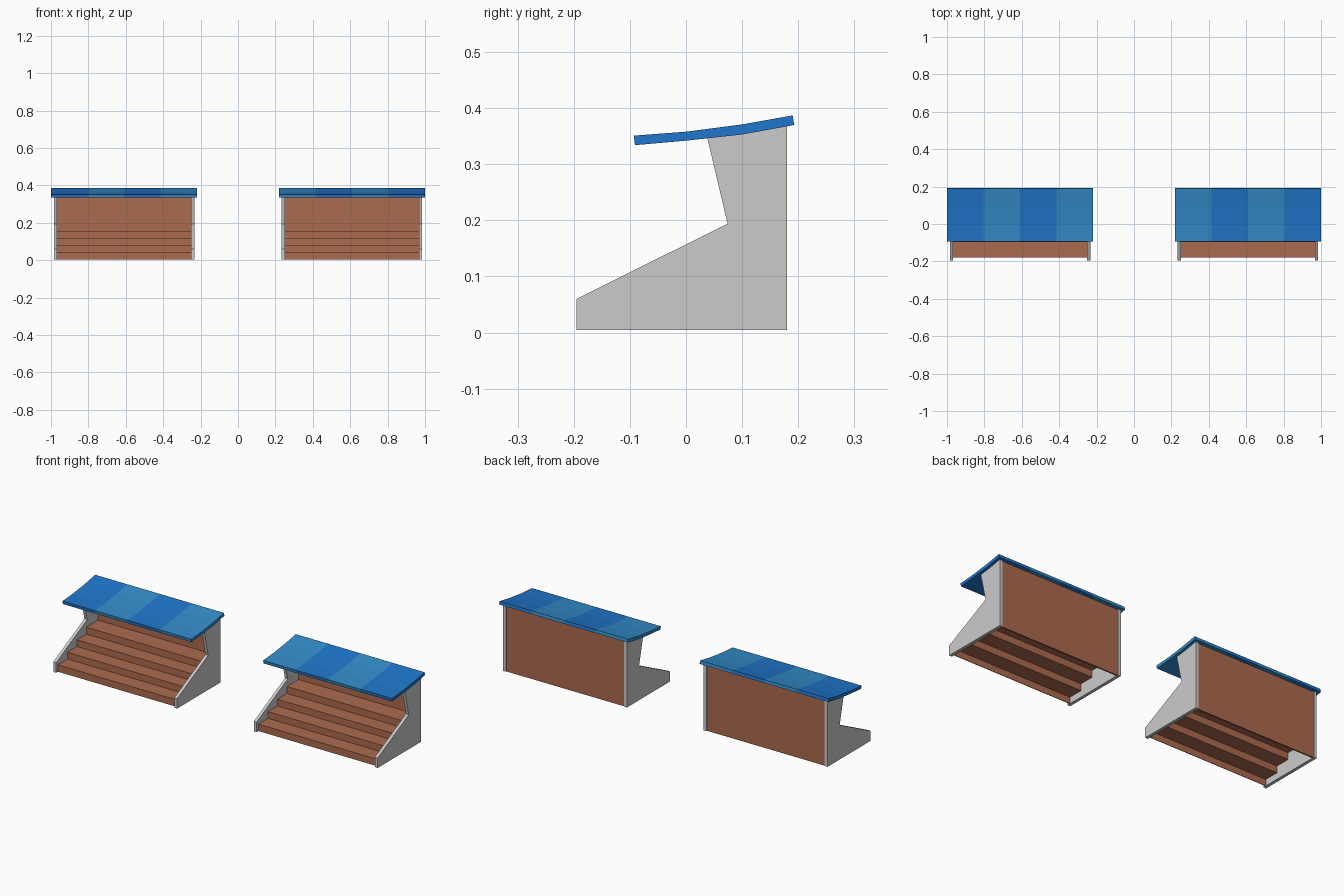
import bpy

if "Cube" in bpy.data.objects:
    bpy.data.objects.remove(bpy.data.objects["Cube"])


def material(name, rgb):
    m = bpy.data.materials.new(name)
    m.diffuse_color = (*rgb, 1)
    m.use_nodes = True
    m.node_tree.nodes["Principled BSDF"].inputs["Base Color"].default_value = m.diffuse_color
    return m


GREY = material("light grey", (0.60, 0.60, 0.60))
BROWN = material("terracotta brown", (0.41, 0.145, 0.078))
DARK = material("deep blue", (0.014, 0.18, 0.59))
LIGHT = material("light blue", (0.033, 0.26, 0.58))


def extrude_x(name, profile, xs, mats):
    """Extrude a closed (y, z) profile through the x stations, one material per span in turn."""
    n = len(profile)
    verts = [(x, y, z) for x in xs for y, z in profile]
    faces, idx = [], []
    for s in range(len(xs) - 1):
        for i in range(n):
            j = (i + 1) % n
            a, b = s * n, (s + 1) * n
            faces.append((a + i, a + j, b + j, b + i))
            idx.append(s % len(mats))
    faces.append(tuple(reversed(range(n))))
    idx.append(0)
    last = (len(xs) - 1) * n
    faces.append(tuple(range(last, last + n)))
    idx.append((len(xs) - 2) % len(mats))
    me = bpy.data.meshes.new(name)
    me.from_pydata(verts, [], faces)
    for m in mats:
        me.materials.append(m)
    for p, k in zip(me.polygons, idx):
        p.material_index = k
    ob = bpy.data.objects.new(name, me)
    bpy.context.collection.objects.link(ob)
    return ob


BASE = 0.005
wall = [(-0.195, BASE), (0.18, BASE), (0.18, 0.368), (0.038, 0.347),
        (0.074, 0.194), (-0.195, 0.06)]
back = [(0.168, BASE), (0.176, BASE), (0.176, 0.366), (0.168, 0.365)]
roof = [(-0.091, 0.334), (0, 0.342), (0.1, 0.353), (0.193, 0.370),
        (0.190, 0.387), (0.1, 0.371), (0, 0.358), (-0.093, 0.351)]

# thin stepped sheet: outer line up the stairs, inner line back down
T = 0.003
risers = [-0.18, -0.097, -0.015, 0.067]
treads = [0.043, 0.080, 0.117, 0.155]
outer, inner = [], []
below = BASE
for y, z in zip(risers, treads):
    outer += [(y, below), (y, z)]
    inner += [(y + T, below - (T if below > BASE else 0)), (y + T, z - T)]
    below = z
outer.append((0.17, below))
inner.append((0.17, below - T))
steps = outer + inner[::-1]

for side, sx in (("left", 1), ("right", -1)):
    # stations for the left stand, mirrored for the right one
    def span(*v):
        return sorted(sx * x for x in v)

    panels = [-1 + i * 0.1955 for i in range(5)]
    extrude_x(side + "_outer_wall", wall, span(-0.985, -0.968), [GREY])
    extrude_x(side + "_inner_wall", wall, span(-0.25, -0.233), [GREY])
    extrude_x(side + "_back_wall", back, span(-0.968, -0.25), [BROWN])
    extrude_x(side + "_steps", steps, span(-0.968, -0.25), [BROWN])
    extrude_x(side + "_canopy", roof, span(*panels),
              [DARK, LIGHT] if sx > 0 else [LIGHT, DARK])

# consistent outward normals
import bmesh
for ob in bpy.context.collection.objects:
    bm = bmesh.new()
    bm.from_mesh(ob.data)
    bmesh.ops.recalc_face_normals(bm, faces=bm.faces)
    bm.to_mesh(ob.data)
    bm.free()
